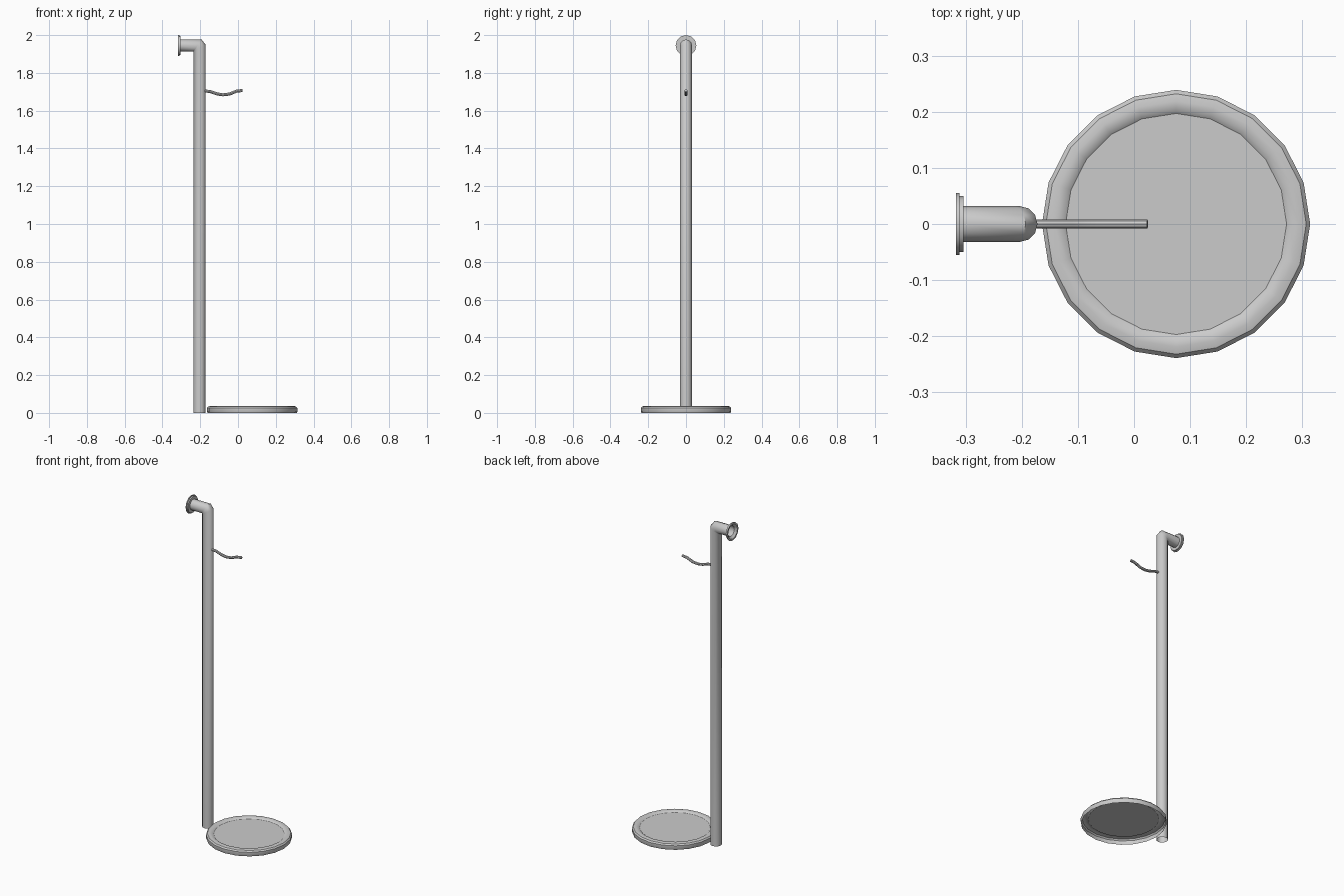
import bpy, bmesh
from math import sin, cos, pi, radians
from mathutils import Vector

if "Cube" in bpy.data.objects:
    bpy.data.objects.remove(bpy.data.objects["Cube"])


def skin(name, rings, cap=False, cap_last=False, angle=40):
    """Bridge equal-sized vertex rings into one smooth-by-angle surface."""
    bm = bmesh.new()
    loops = [[bm.verts.new(p) for p in ring] for ring in rings]
    n = len(loops[0])
    for a, b in zip(loops, loops[1:]):
        for i in range(n):
            j = (i + 1) % n
            bm.faces.new((a[i], a[j], b[j], b[i]))
    if cap:
        bm.faces.new(loops[0][::-1])
    if cap or cap_last:
        bm.faces.new(loops[-1])
    bmesh.ops.remove_doubles(bm, verts=bm.verts, dist=0.0002)
    bmesh.ops.recalc_face_normals(bm, faces=bm.faces)
    mesh = bpy.data.meshes.new(name)
    bm.to_mesh(mesh)
    bm.free()
    obj = bpy.data.objects.new(name, mesh)
    bpy.context.collection.objects.link(obj)
    bpy.ops.object.select_all(action='DESELECT')
    obj.select_set(True)
    bpy.context.view_layer.objects.active = obj
    bpy.ops.object.shade_smooth_by_angle(angle=radians(angle))
    return obj


def section(p, q, r, n):
    """Elliptical ring spanning xz points p and q, half width r in y."""
    p, q = Vector((p[0], 0, p[1])), Vector((q[0], 0, q[1]))
    mid, half = (p + q) / 2, (q - p) / 2
    return [mid + half * cos(2 * pi * i / n) + Vector((0, r * sin(2 * pi * i / n), 0))
            for i in range(n)]


# Upright pipe with a tight elbow at the top
R, Z = 0.032, 1.945
corner = (-0.236, Z - R)
pipe = [(( -0.236, 0), (-0.172, 0)),
        (corner, (-0.172, 1.95)),
        (corner, (-0.193, Z + R)),
        ((-0.305, Z - R), (-0.305, Z + R))]
skin("upright_pipe", [section(p, q, R, 12) for p, q in pipe])

# Stepped wall flange, open in the middle
flange = [(-0.304, R), (-0.304, 0.050), (-0.311, 0.050), (-0.311, 0.055),
          (-0.317, 0.055), (-0.317, 0.045), (-0.305, R)]
skin("wall_flange", [section((x, Z - r), (x, Z + r), r, 12) for x, r in flange])

# Wavy handle rod
path = [Vector(p) for p in ((-0.18, 1.704), (-0.15, 1.702), (-0.112, 1.689),
                            (-0.08, 1.684), (-0.045, 1.688), (-0.008, 1.703),
                            (0.024, 1.707))]
rod = []
for i, p in enumerate(path):
    d = (path[min(i + 1, len(path) - 1)] - path[max(i - 1, 0)]).normalized()
    side = Vector((-d.y, d.x)) * 0.008
    rod.append(section(p - side, p + side, 0.008, 8))
skin("handle_rod", rod, cap=True)

# Round tray: rolled rim, inset plate, hollow underneath
profile = [(0.236, 0), (0.239, 0.006), (0.239, 0.026), (0.232, 0.034),
           (0.219, 0.037), (0.205, 0.035), (0.197, 0.029)]
skin("round_tray", [[(0.075 + r * cos(pi * i / 10), r * sin(pi * i / 10), z)
                     for i in range(20)] for r, z in profile], cap_last=True, angle=35)
